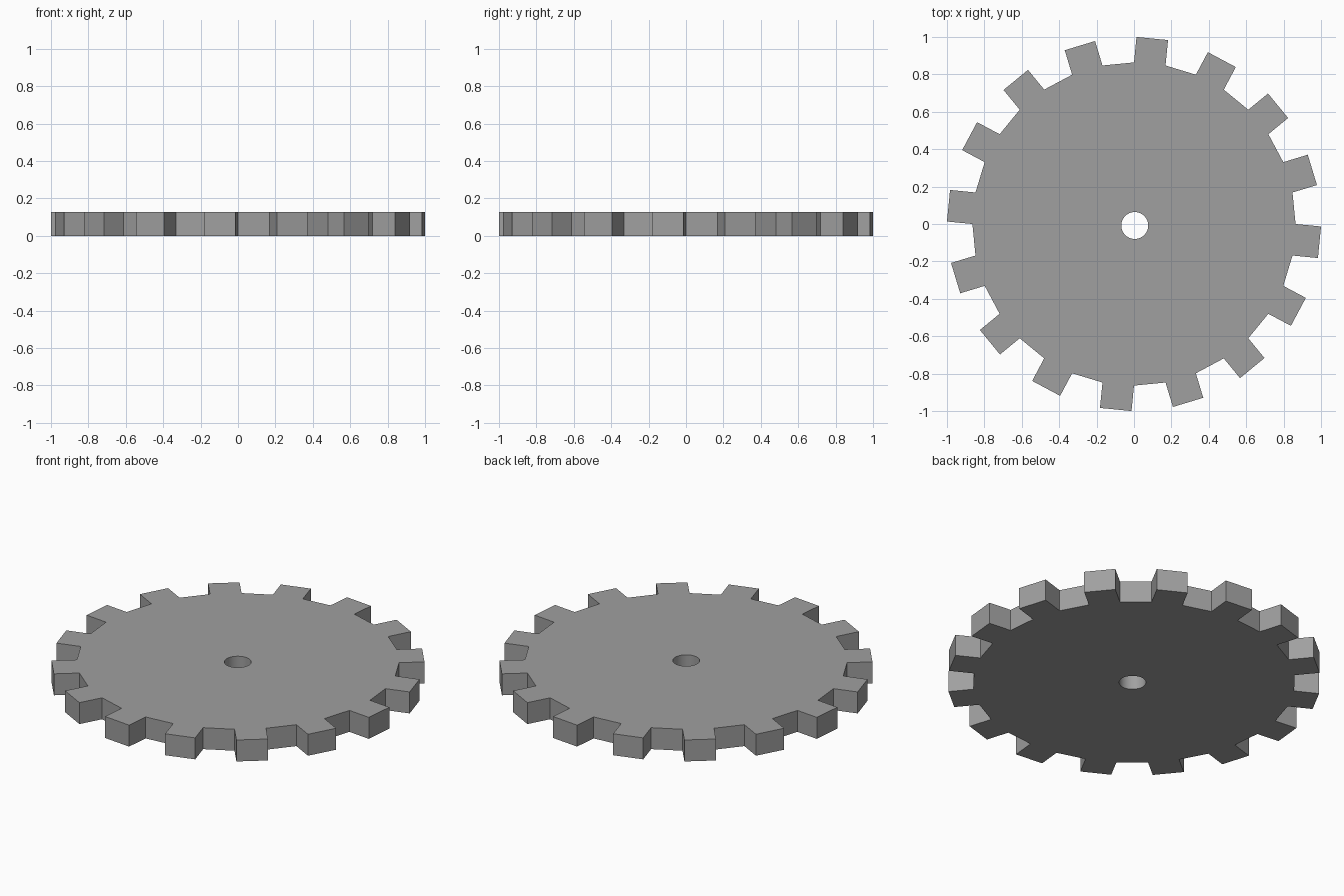
import bpy, bmesh
from math import sin, cos, pi, radians

if "Cube" in bpy.data.objects:
    bpy.data.objects.remove(bpy.data.objects["Cube"])

TEETH = 16
SIDES = TEETH * 2      # every second rim side carries a tooth
ROOT_R = 0.864
HOLE_R = 0.072
HOLE_AT = (0.004, -0.008)
HEIGHT = 0.127
TIP = (1 - ROOT_R) / cos(pi / SIDES)   # tooth length that brings the tips to +-1


def ring(bm, radius, z, centre=(0, 0)):
    return [bm.verts.new((centre[0] + radius * cos(2 * pi * i / SIDES),
                          centre[1] + radius * sin(2 * pi * i / SIDES), z))
            for i in range(SIDES)]


bm = bmesh.new()

# Disc with a round axle hole: four rings joined into a closed band
loops = [ring(bm, HOLE_R, 0, HOLE_AT), ring(bm, ROOT_R, 0),
         ring(bm, ROOT_R, HEIGHT), ring(bm, HOLE_R, HEIGHT, HOLE_AT)]
rim = []
for k in range(4):
    a, b = loops[k], loops[(k + 1) % 4]
    for i in range(SIDES):
        j = (i + 1) % SIDES
        face = bm.faces.new((a[i], a[j], b[j], b[i]))
        if k == 1:
            rim.append(face)
bmesh.ops.recalc_face_normals(bm, faces=bm.faces)

# Square teeth: push out alternate rim sides along their normals
for face in rim[1::2]:
    push = face.normal.copy() * TIP
    new = bmesh.ops.extrude_discrete_faces(bm, faces=[face])["faces"][0]
    bmesh.ops.translate(bm, verts=new.verts, vec=push)
bmesh.ops.recalc_face_normals(bm, faces=bm.faces)

mesh = bpy.data.meshes.new("gear_wheel")
bm.to_mesh(mesh)
bm.free()
gear = bpy.data.objects.new("gear_wheel", mesh)
bpy.context.collection.objects.link(gear)

# Dark grey metal
metal = bpy.data.materials.new("dark_grey")
metal.diffuse_color = (0.35, 0.35, 0.35, 1)
metal.use_nodes = True
metal.node_tree.nodes["Principled BSDF"].inputs["Base Color"].default_value = metal.diffuse_color
mesh.materials.append(metal)

# Smooth the hole wall, keep the teeth crisp
bpy.context.view_layer.objects.active = gear
gear.select_set(True)
bpy.ops.object.shade_smooth_by_angle(angle=radians(30))
